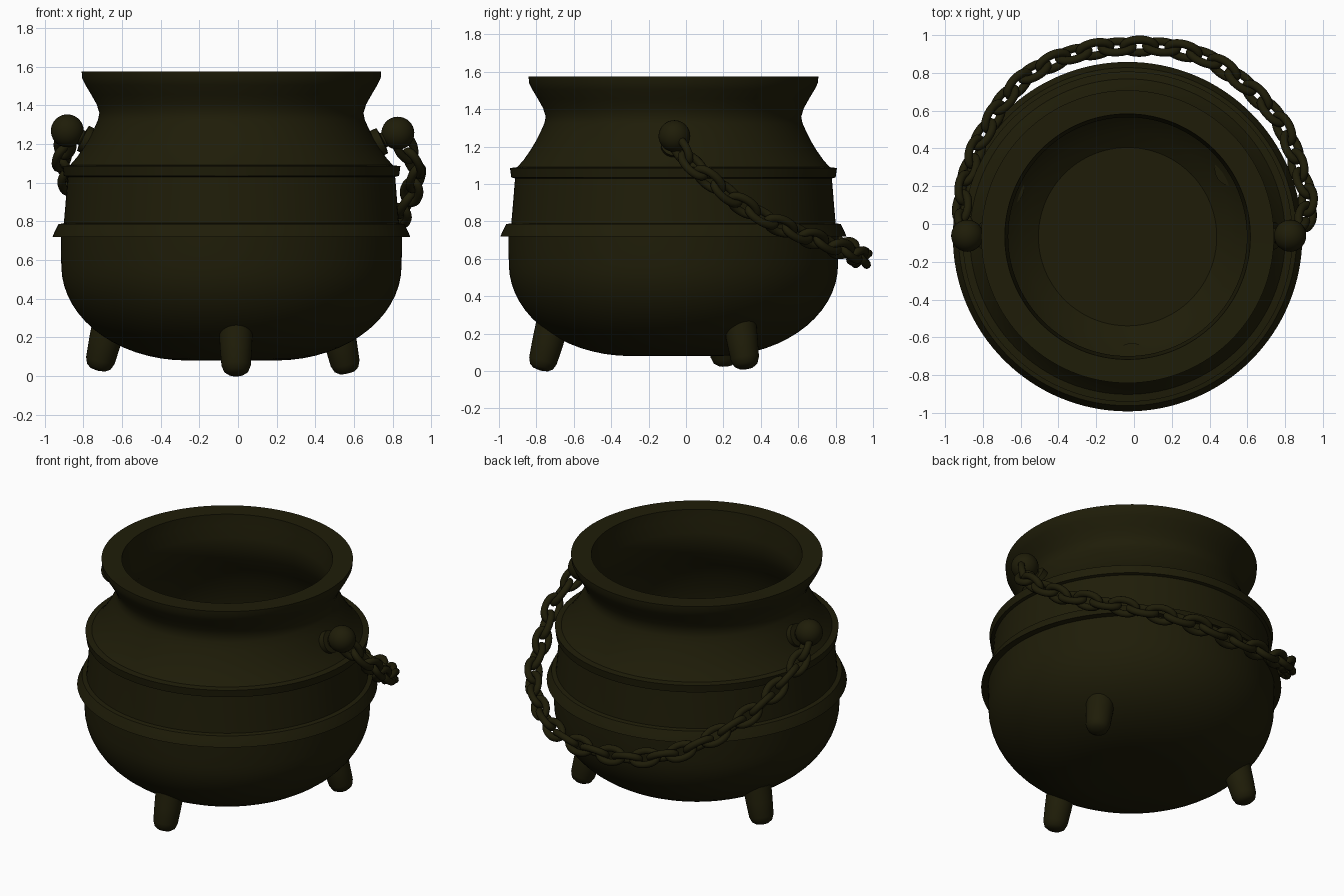
import bpy, bmesh, math
from mathutils import Vector, Matrix

if "Cube" in bpy.data.objects:
    bpy.data.objects.remove(bpy.data.objects["Cube"])

CX, CY = -0.034, -0.067          # axis of the pot
iron = bpy.data.materials.new("dark olive iron")
iron.diffuse_color = (0.0135, 0.012, 0.0025, 1)
iron.use_nodes = True
iron.node_tree.nodes["Principled BSDF"].inputs["Base Color"].default_value = iron.diffuse_color


def finish(name, bm, angle=35):
    bmesh.ops.recalc_face_normals(bm, faces=bm.faces[:])
    me = bpy.data.meshes.new(name)
    bm.to_mesh(me)
    bm.free()
    me.materials.append(iron)
    ob = bpy.data.objects.new(name, me)
    bpy.context.collection.objects.link(ob)
    bpy.ops.object.select_all(action='DESELECT')
    ob.select_set(True)
    bpy.context.view_layer.objects.active = ob
    bpy.ops.object.shade_smooth_by_angle(angle=math.radians(angle))
    return ob


def lathe(name, profile, matrix, segs=96, angle=35):
    """Spin an (r, z) profile around z, then place it."""
    bm = bmesh.new()
    rings = []
    for r, z in profile:
        if r < 1e-6:
            rings.append([bm.verts.new((0, 0, z))])
        else:
            rings.append([bm.verts.new((r * math.cos(2 * math.pi * i / segs),
                                        r * math.sin(2 * math.pi * i / segs), z))
                          for i in range(segs)])
    for a, b in zip(rings, rings[1:]):
        for i in range(segs):
            j = (i + 1) % segs
            if len(a) == 1:
                bm.faces.new((a[0], b[i], b[j]))
            elif len(b) == 1:
                bm.faces.new((a[i], a[j], b[0]))
            else:
                bm.faces.new((a[i], a[j], b[j], b[i]))
    bm.transform(matrix)
    return finish(name, bm, angle)


def aim(loc, direction):
    return Matrix.Translation(loc) @ direction.to_track_quat('Z', 'Y').to_matrix().to_4x4()


# Pot: rounded belly, bands, shoulder and lip, then down the inside
belly = [(0, .08)] + [(.23 + .65 * math.cos(a), .57 - .49 * math.sin(a))
                      for a in (math.radians(90 - 6 * i) for i in range(16))]
outer = belly + [(.882, .65), (.882, .72),
                 (.925, .72), (.915, .745), (.895, .785), (.867, .79),          # lower band
                 (.86, .87), (.847, 1.03), (.867, 1.035), (.874, 1.085), (.835, 1.09),  # upper band
                 (.80, 1.13), (.765, 1.18), (.735, 1.23), (.71, 1.28), (.69, 1.325), (.683, 1.36),
                 (.697, 1.405), (.725, 1.455), (.755, 1.505), (.772, 1.54), (.775, 1.575)]
inner = [(.65, 1.573), (.645, 1.50), (.632, 1.42), (.632, 1.35), (.66, 1.27), (.715, 1.17), (.78, 1.06),
         (.81, .90), (.825, .72), (.81, .58), (.77, .46), (.71, .36), (.63, .265), (.55, .195), (.472, .14), (0, .14)]
lathe("pot", outer + inner, Matrix.Translation((CX, CY, 0)), 128, 30)

# Three splayed, round-ended legs
leg_profile = [(0, 0), (.04, .006), (.063, .022), (.076, .055), (.083, .15), (.088, .25), (0, .255)]
for name, deg, reach, lift in (("front_leg", -88, .712, -.01), ("right_leg", 33, .715, 0), ("left_leg", 158, .745, .015)):
    a = math.radians(deg)
    out = Vector((math.cos(a), math.sin(a), 0))
    foot = Vector((CX, CY, lift + .012)) + out * reach
    lathe(name, leg_profile, aim(foot, Vector((0, 0, 1)) - out * .26), 32)

# Handle lugs: disc and stem against the shoulder, with a ball outside
ball = [(.085 * math.sin(math.pi * i / 16), -.085 * math.cos(math.pi * i / 16)) for i in range(17)]
ball[0], ball[-1] = (0, -.085), (0, .085)
for side, s in (("left", -1), ("right", 1)):
    axis = Vector((s * .9, 0, .43)).normalized()
    centre = Vector((CX + .006 + s * .855, CY + .005, 1.262 - s * .006))
    lathe(side + "_lug", [(0, -.17), (.072, -.17), (.072, -.09), (.04, -.085), (.04, 0), (0, 0)],
          aim(centre, axis), 32)
    lathe(side + "_ball", ball, aim(centre, axis), 32, 60)

# Chain path from the left ball round the back to the right ball
keys = [(-.88, -.05, 1.23), (-.91, .07, 1.14), (-.89, .22, 1.05), (-.82, .43, .91), (-.66, .69, .77),
        (-.49, .83, .68), (-.26, .915, .62), (-.03, .94, .60), (.20, .93, .61), (.42, .86, .64),
        (.63, .70, .70), (.785, .52, .77), (.86, .33, .87), (.92, .13, 1.02), (.905, .03, 1.11), (.84, -.06, 1.23)]
keys = [Vector(k) for k in keys]
path = []
for i in range(len(keys) - 1):          # Catmull-Rom smoothing
    p0, p1, p2, p3 = keys[max(i - 1, 0)], keys[i], keys[i + 1], keys[min(i + 2, len(keys) - 1)]
    for k in range(20):
        t = k / 20
        path.append(.5 * (2 * p1 + (p2 - p0) * t + (2 * p0 - 5 * p1 + 4 * p2 - p3) * t * t
                          + (3 * p1 - p0 - 3 * p2 + p3) * t ** 3))
path.append(keys[-1])
lengths = [0]
for a, b in zip(path, path[1:]):
    lengths.append(lengths[-1] + (b - a).length)


def at(d):
    d = min(max(d, 0), lengths[-1])
    for i in range(len(path) - 1):
        if lengths[i + 1] >= d:
            f = (d - lengths[i]) / max(lengths[i + 1] - lengths[i], 1e-9)
            return path[i].lerp(path[i + 1], f)
    return path[-1]


def add_link(bm, matrix, half_len, half_width, wire, n=24, m=10):
    """Oval ring lying in local XZ with its long side on Z."""
    rings = []
    for i in range(n):
        a = 2 * math.pi * i / n
        c, s = math.cos(a), math.sin(a)
        centre = Vector((half_width * c, 0, half_len * s))
        normal = Vector((c / half_width, 0, s / half_len)).normalized()
        rings.append([bm.verts.new(matrix @ (centre + normal * wire * math.cos(2 * math.pi * j / m)
                                             + Vector((0, 1, 0)) * wire * math.sin(2 * math.pi * j / m)))
                      for j in range(m)])
    for i in range(n):
        a, b = rings[i], rings[(i + 1) % n]
        for j in range(m):
            bm.faces.new((a[j], b[j], b[(j + 1) % m], a[(j + 1) % m]))


# Interlocked links, each turned a quarter from the last
bm = bmesh.new()
count = round(lengths[-1] / .118)
pitch = lengths[-1] / count
for i in range(count):
    d = (i + .5) * pitch
    z = (at(d + .05) - at(d - .05)).normalized()
    pos = at(d)
    x = Vector((pos.x - CX, pos.y - CY, 0))
    x = (x - z * x.dot(z)).normalized()
    y = z.cross(x)
    frame = Matrix((x, y, z)).transposed().to_4x4()
    roll = Matrix.Rotation(math.radians(40 + 90 * (i % 2)), 4, 'Z')
    add_link(bm, Matrix.Translation(pos) @ frame @ roll, pitch / 2 + .024, .045, .022)
finish("chain", bm, 60)
